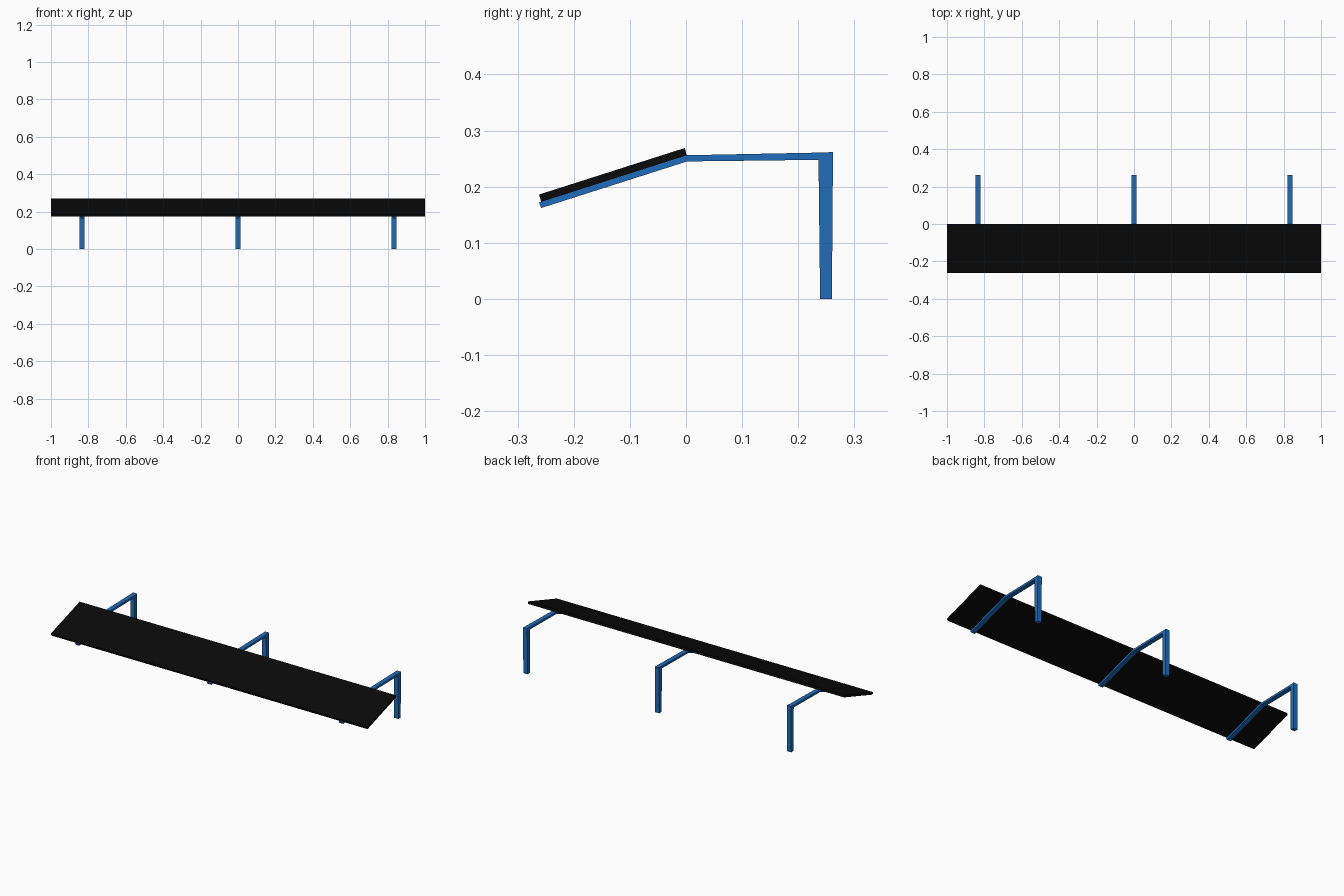
import bpy
import bmesh

cube = bpy.data.objects.get("Cube")
if cube:
    bpy.data.objects.remove(cube, do_unlink=True)


def material(name, colour):
    mat = bpy.data.materials.new(name)
    mat.use_nodes = True
    mat.diffuse_color = colour
    mat.node_tree.nodes["Principled BSDF"].inputs["Base Color"].default_value = colour
    return mat


def extrude_profile(name, profile, centre, width, mat):
    """Extrude a closed (y, z) profile along x."""
    bm = bmesh.new()
    verts = [bm.verts.new((centre - width / 2, y, z)) for y, z in profile]
    face = bm.faces.new(verts)
    result = bmesh.ops.extrude_face_region(bm, geom=[face])
    moved = [v for v in result["geom"] if isinstance(v, bmesh.types.BMVert)]
    bmesh.ops.translate(bm, verts=moved, vec=(width, 0, 0))
    bmesh.ops.recalc_face_normals(bm, faces=bm.faces)
    mesh = bpy.data.meshes.new(name)
    bm.to_mesh(mesh)
    bm.free()
    mesh.materials.append(mat)
    obj = bpy.data.objects.new(name, mesh)
    bpy.context.collection.objects.link(obj)
    return obj


black = material("black", (0.003, 0.003, 0.003, 1))
blue = material("blue", (0.015, 0.15, 0.5, 1))

# Sloping canopy panel
canopy = [(-0.262, 0.186), (-0.002, 0.269), (0.001, 0.256), (-0.258, 0.173)]
extrude_profile("canopy_panel", canopy, 0, 2, black)

# Bracket parts: sloping rafter, level arm and upright post
rafter = [(-0.262, 0.172), (0.0, 0.256), (0.002, 0.245), (-0.258, 0.162)]
arm = [(0.0, 0.256), (0.25, 0.261), (0.25, 0.248), (0.002, 0.245)]
post = [(0.236, 0.260), (0.262, 0.262), (0.26, 0.0), (0.239, 0.0)]

for side, x in (("right", -0.834), ("middle", 0), ("left", 0.834)):
    extrude_profile(side + "_rafter", rafter, x, 0.026, blue)
    extrude_profile(side + "_arm", arm, x, 0.026, blue)
    extrude_profile(side + "_post", post, x, 0.026, blue)
